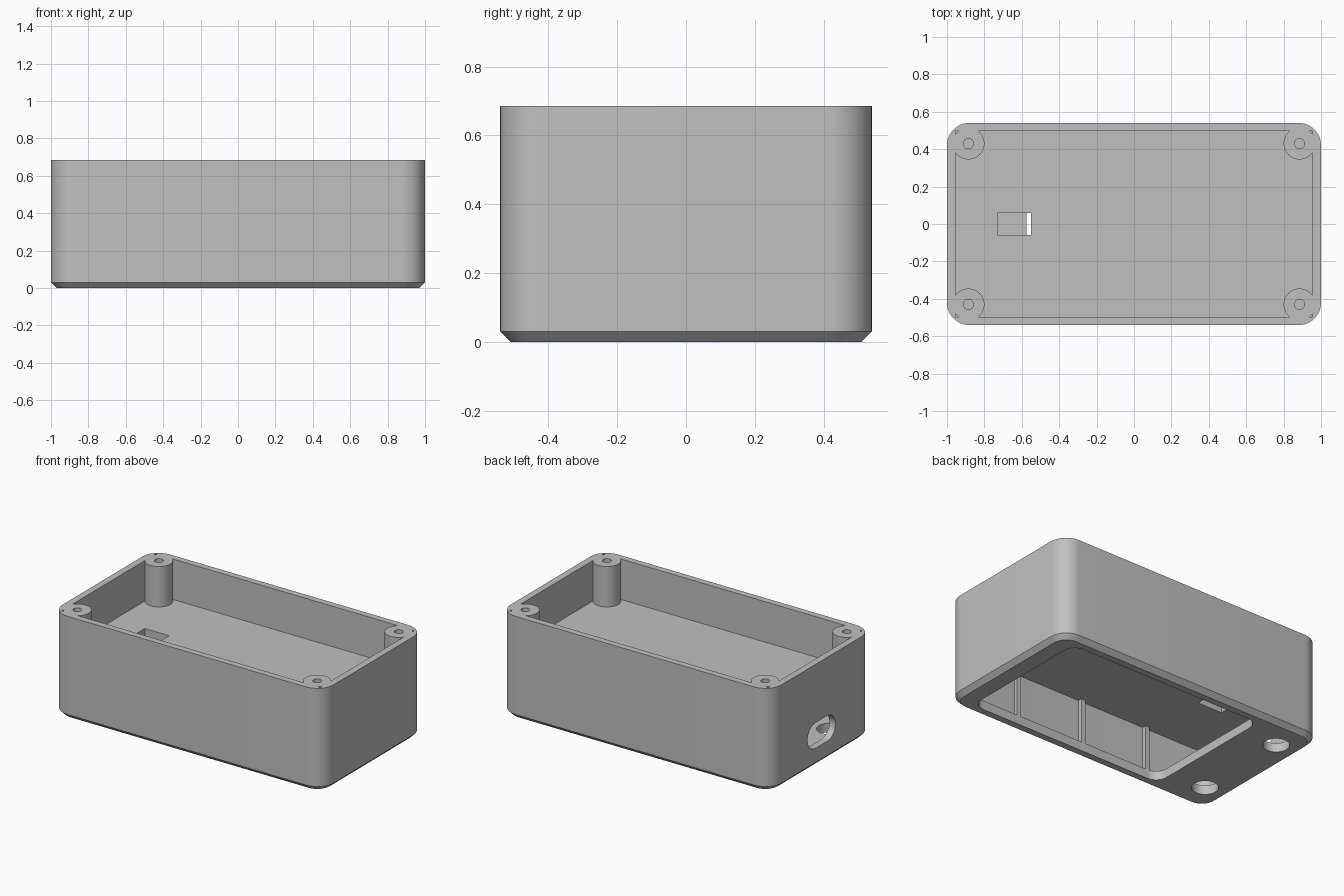
import bpy, bmesh
from math import cos, sin, pi

if "Cube" in bpy.data.objects:
    bpy.data.objects.remove(bpy.data.objects["Cube"])

grey = bpy.data.materials.new("light_grey_plastic")
grey.use_nodes = True
GREY = (0.53, 0.53, 0.53, 1)
grey.diffuse_color = GREY
grey.node_tree.nodes["Principled BSDF"].inputs["Base Color"].default_value = GREY


def outline(hx, hy, r, seg=12):
    """Rounded rectangle; a circle or stadium when r equals a half size."""
    if r == 0:
        return [(hx, hy), (-hx, hy), (-hx, -hy), (hx, -hy)]
    pts = []
    for q, (sx, sy) in enumerate([(1, 1), (-1, 1), (-1, -1), (1, -1)]):
        for i in range(seg + 1):
            a = (q + i / seg) * pi / 2
            pts.append((sx * (hx - r) + r * cos(a), sy * (hy - r) + r * sin(a)))
    return pts


def loft(name, sections, centre=(0, 0)):
    """Solid through sections of (z, half x, half y, corner radius)."""
    bm = bmesh.new()
    rings = [[bm.verts.new((x + centre[0], y + centre[1], z)) for x, y in outline(hx, hy, r)]
             for z, hx, hy, r in sections]
    n = len(rings[0])
    for low, high in zip(rings, rings[1:]):
        for i in range(n):
            j = (i + 1) % n
            bm.faces.new((low[i], low[j], high[j], high[i]))
    bm.faces.new(rings[0][::-1])
    bm.faces.new(rings[-1])
    bmesh.ops.remove_doubles(bm, verts=bm.verts, dist=1e-5)
    bmesh.ops.recalc_face_normals(bm, faces=bm.faces)
    mesh = bpy.data.meshes.new(name)
    bm.to_mesh(mesh)
    bm.free()
    mesh.materials.append(grey)
    ob = bpy.data.objects.new(name, mesh)
    bpy.context.collection.objects.link(ob)
    return ob


def prism(name, z0, z1, hx, hy, r=0, centre=(0, 0)):
    return loft(name, [(z0, hx, hy, r), (z1, hx, hy, r)], centre)


def activate(ob):
    bpy.ops.object.select_all(action="DESELECT")
    ob.select_set(True)
    bpy.context.view_layer.objects.active = ob


def cut(target, cutter):
    cutter.hide_render = True
    mod = target.modifiers.new("cut", "BOOLEAN")
    mod.operation, mod.solver, mod.object = "DIFFERENCE", "EXACT", cutter
    activate(target)
    bpy.ops.object.modifier_apply(modifier=mod.name)
    bpy.data.objects.remove(cutter)


def smooth(ob):
    activate(ob)
    bpy.ops.object.shade_smooth_by_angle(angle=pi / 6)


TOP, FLOOR, CEILING, BASE = 0.685, 0.415, 0.36, 0.06

# Outer shell with a chamfered foot
shell = loft("enclosure_shell", [(0, 0.97, 0.51, 0.09), (0.03, 1, 0.54, 0.12), (TOP, 1, 0.54, 0.12)])

# Upper tray and lower compartment, separated by a floor
cut(shell, prism("upper_tray_cutter", FLOOR, 0.9, 0.955, 0.497))
cut(shell, prism("lower_bay_cutter", BASE, CEILING, 0.955, 0.497, 0.07))

# Hatch and two round holes in the base
cut(shell, prism("hatch_cutter", -0.1, 0.1, 0.72, 0.465, 0.08, (0.145, 0)))
for side in (-1, 1):
    cut(shell, prism("base_hole_cutter", -0.1, 0.1, 0.08, 0.08, 0.08, (-0.83, side * 0.33)))

# Cable window in the floor
cut(shell, prism("floor_window_cutter", 0.3, 0.5, 0.09, 0.06, 0, (-0.64, 0)))

# Oblong port through the end wall
port = prism("end_port_cutter", -0.1, 0.1, 0.085, 0.147, 0.085)
port.rotation_euler = (0, pi / 2, 0)
port.location = (-1, 0, 0.21)
cut(shell, port)
smooth(shell)

for sy, row in ((-1, "front"), (1, "back")):
    # Corner screw posts
    for sx, end in ((-1, "right"), (1, "left")):
        spot = (sx * 0.885, sy * 0.43)
        post = prism(f"screw_post_{row}_{end}", FLOOR - 0.02, TOP, 0.085, 0.085, 0.085, spot)
        cut(post, prism("screw_hole_cutter", 0.45, 0.9, 0.027, 0.027, 0.027, spot))
        smooth(post)
    # Ribs on the long walls of the lower compartment
    for i, x in enumerate((-0.5, 0, 0.5)):
        prism(f"wall_rib_{row}_{i + 1}", BASE - 0.01, CEILING + 0.01, 0.015, 0.02, 0, (x, sy * 0.49))
